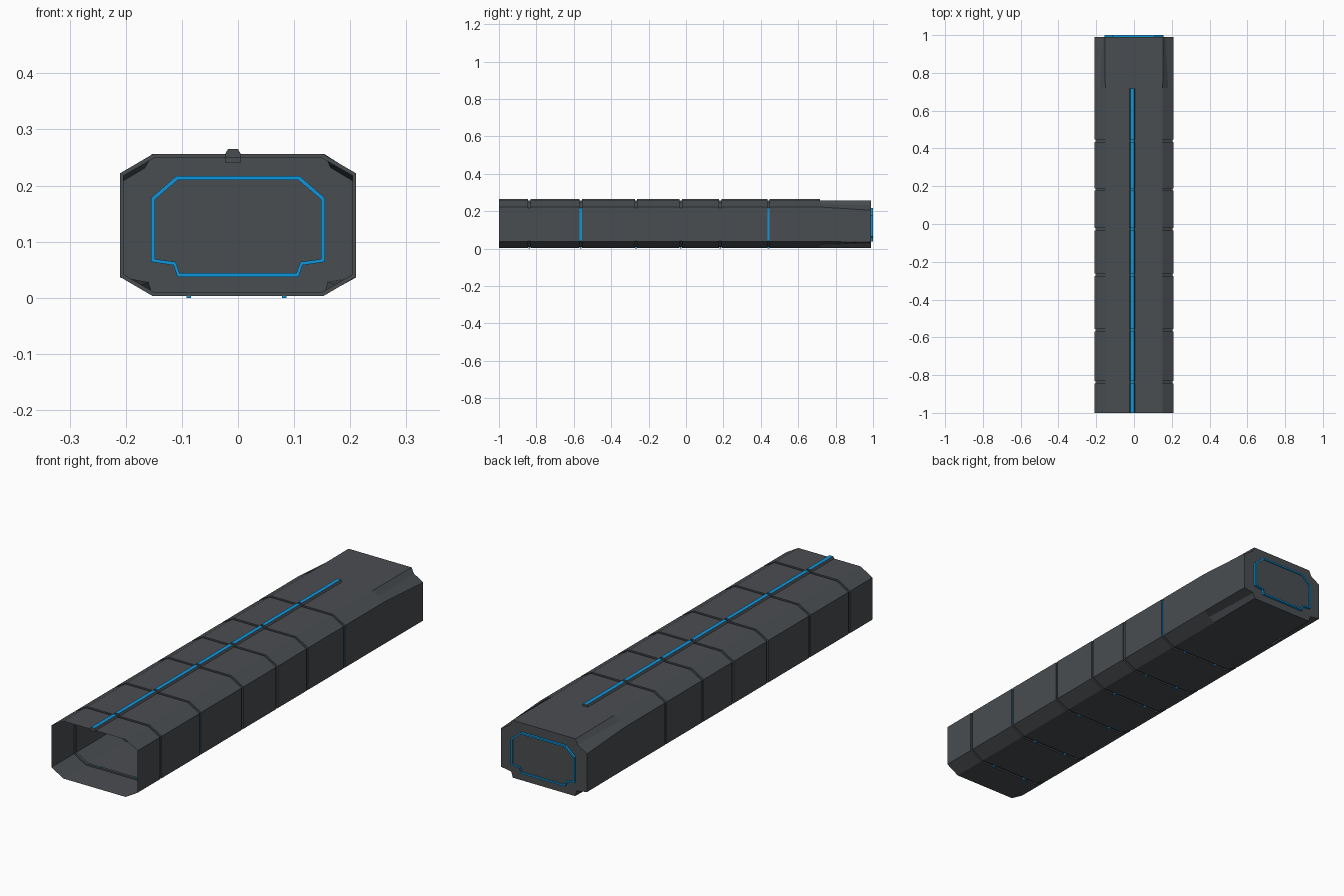
import bpy, bmesh

if "Cube" in bpy.data.objects:
    bpy.data.objects.remove(bpy.data.objects["Cube"])


def material(name, rgb):
    m = bpy.data.materials.new(name)
    m.diffuse_color = (*rgb, 1)
    m.use_nodes = True
    m.node_tree.nodes["Principled BSDF"].inputs["Base Color"].default_value = m.diffuse_color
    return m


GREY = material("dark grey", (0.068, 0.075, 0.082))
BLUE = material("bright blue", (0.005, 0.30, 0.70))
GROOVES = (-0.838, -0.563, -0.268, -0.028, 0.183, 0.441)
BLUE_GROOVES = (-0.563, 0.441)
HALF_W, MID_Z, DEPTH = 0.006, 0.1295, 0.006


def finish(name, bm, recalc=True):
    if recalc:
        bmesh.ops.recalc_face_normals(bm, faces=bm.faces)
    me = bpy.data.meshes.new(name)
    bm.to_mesh(me)
    bm.free()
    me.materials.append(GREY)
    me.materials.append(BLUE)
    ob = bpy.data.objects.new(name, me)
    bpy.context.collection.objects.link(ob)
    return ob


def mirrored(half):
    return half + [(-x, z) for x, z in reversed(half)]


def loft(bm, sections, caps=(False, False)):
    """Bridge (y, outline) sections into a skin."""
    rings = [[bm.verts.new((x, y, z)) for x, z in pts] for y, pts in sections]
    n = len(rings[0])
    for a, b in zip(rings, rings[1:]):
        for i in range(n):
            j = (i + 1) % n
            bm.faces.new((a[i], a[j], b[j], b[i]))
    if caps[0]:
        bm.faces.new(rings[0])
    if caps[1]:
        bm.faces.new(list(reversed(rings[-1])))


def inset(pts, d):
    return [(x * (1 - d / 0.21), MID_Z + (z - MID_Z) * (1 - d / 0.127)) for x, z in pts]


# Hollow hull: thin skin, open at the front, closed at the back
hull = mirrored([(0.152, 0.003), (0.181, 0.02), (0.21, 0.037),
                 (0.21, 0.222), (0.181, 0.239), (0.152, 0.256)])
tail = mirrored([(0.152, 0.003), (0.160, 0.028), (0.21, 0.036),
                 (0.21, 0.205), (0.165, 0.232), (0.154, 0.256)])
sections = [(-1.0, hull)]
for g in GROOVES:
    low = inset(hull, DEPTH)
    sections += [(g - HALF_W, hull), (g - HALF_W, low), (g + HALF_W, low), (g + HALF_W, hull)]
sections += [(0.72, hull), (0.99, tail)]
bm = bmesh.new()
loft(bm, sections, (False, True))
# Lit groove floors on the right side
for f in bm.faces:
    c = f.calc_center_median()
    if 0.2 < c.x < 0.2095 and 0.1 < c.z < 0.16 and f.calc_area() > 0.0015:
        if any(abs(c.y - g) < 0.002 for g in BLUE_GROOVES):
            f.material_index = 1
finish("hull", bm)

# Blue frame set through the back wall
outer = mirrored([(0.108, 0.037), (0.115, 0.058), (0.155, 0.064),
                  (0.155, 0.178), (0.110, 0.217)])
inner = mirrored([(0.104, 0.044), (0.111, 0.064), (0.148, 0.069),
                  (0.148, 0.175), (0.107, 0.210)])
bm = bmesh.new()
loft(bm, [(0.985, outer), (1.0, outer), (1.0, inner), (0.985, inner), (0.985, outer)])
bmesh.ops.remove_doubles(bm, verts=bm.verts, dist=1e-5)
for f in bm.faces:
    f.material_index = 1
finish("back_frame", bm)

# Panel inside the frame
bm = bmesh.new()
loft(bm, [(0.988, inner), (0.995, inner)], (True, True))
finish("back_panel", bm)

# Top light rail, dipping into each groove
CX = -0.009


def rail(dz):
    return [(CX - 0.014, 0.250 - dz), (CX + 0.014, 0.250 - dz), (CX + 0.014, 0.256 - dz),
            (CX + 0.009, 0.265 - dz), (CX - 0.009, 0.265 - dz), (CX - 0.014, 0.256 - dz)]


sections = [(-1.0, rail(0))]
for g in GROOVES:
    sections += [(g - HALF_W, rail(0)), (g - HALF_W, rail(0.009)),
                 (g + HALF_W, rail(0.009)), (g + HALF_W, rail(0))]
sections.append((0.717, rail(0)))
bm = bmesh.new()
loft(bm, sections, (True, True))
bm.normal_update()
for f in bm.faces:
    if abs(f.normal.z) > 0.95 and f.calc_center_median().z > 0.254:
        f.material_index = 1
finish("top_rail", bm)

# Small studs in the belly grooves
bm = bmesh.new()
for g in GROOVES:
    for x in (-0.088, 0.082):
        s = [(x - 0.004, 0.0), (x + 0.004, 0.0), (x + 0.004, 0.01), (x - 0.004, 0.01)]
        loft(bm, [(g - 0.005, s), (g + 0.005, s)], (True, True))
for f in bm.faces:
    f.material_index = 1
finish("belly_studs", bm)
